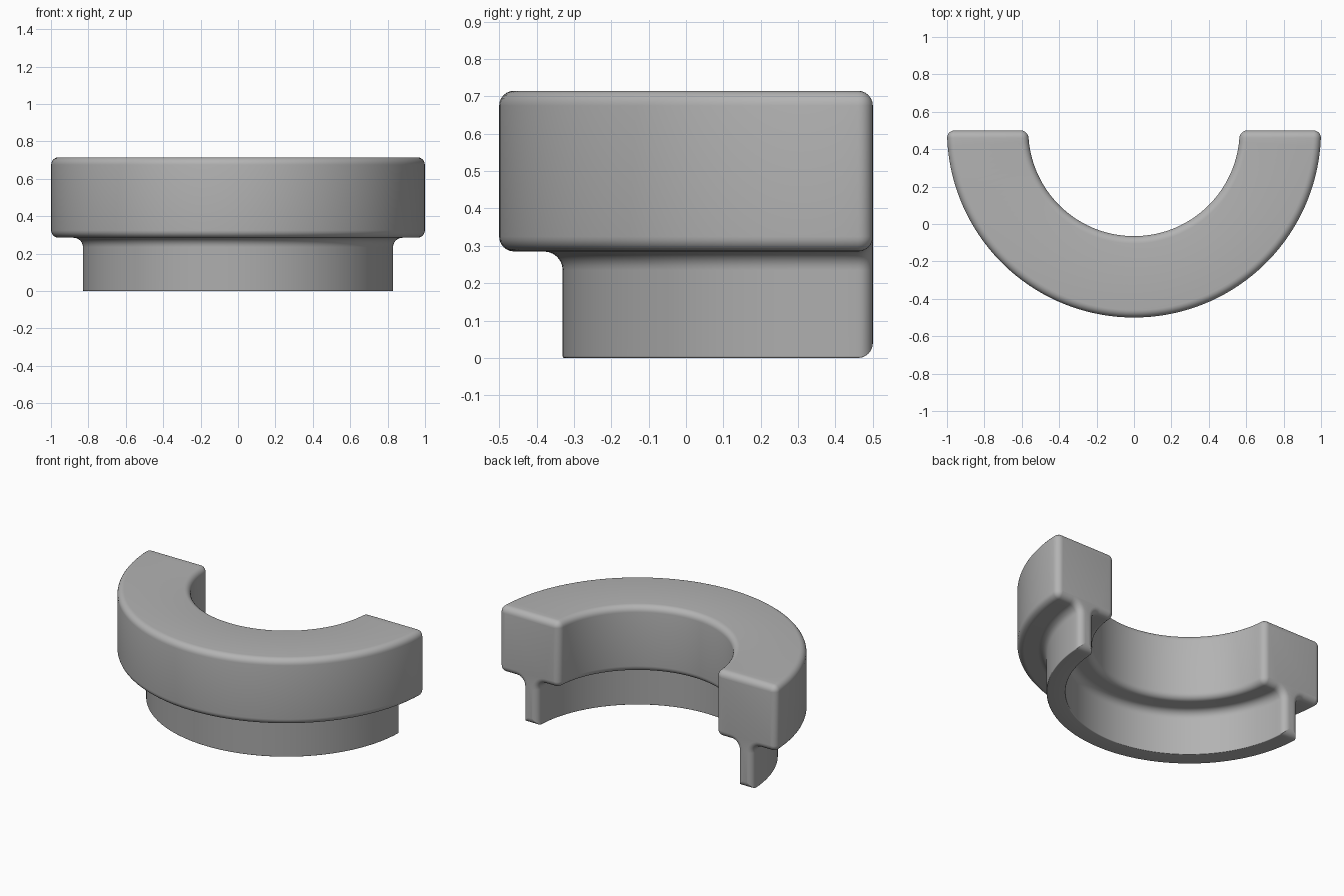
import bpy, bmesh, math

cube = bpy.data.objects.get("Cube")
if cube:
    bpy.data.objects.remove(cube, do_unlink=True)

OUTER, INNER = 1.0, 0.565          # flange radii
LIP_OUT, LIP_IN = 0.83, 0.72       # lower lip radii
STEP, TOP = 0.285, 0.715           # flange underside and top
ROUND, FILLET, CRISP = 0.04, 0.05, 0.005
BACK = 0.5                         # plane of the cut ends
ARC_STEPS, CORNER_STEPS = 72, 6


def section(d):
    """Cross-section (radius, z), shrunk inward by d, with rounded corners."""
    big = max(ROUND - d, 0.0008)
    small = max(CRISP - d, 0.0008)
    fil = FILLET + d
    o, i, lo, li = OUTER - d, INNER + d, LIP_OUT - d, LIP_IN + d
    top, step = TOP - d, STEP + d
    # each corner: centre, radius, start angle, turn
    corners = [
        (li + small, d + small, small, 180, 90),
        (lo - small, d + small, small, 270, 90),
        (lo + fil, step - fil, fil, 180, -90),
        (o - big, step + big, big, 270, 90),
        (o - big, top - big, big, 0, 90),
        (i + big, top - big, big, 90, 90),
        (i + big, step + big, big, 180, 90),
        (li - fil, step - fil, fil, 90, -90),
    ]
    pts = []
    for cx, cz, r, start, turn in corners:
        for k in range(CORNER_STEPS + 1):
            a = math.radians(start + turn * k / CORNER_STEPS)
            pts.append((cx + r * math.cos(a), cz + r * math.sin(a)))
    return pts


def end_ring(bm, a, side):
    """Section within the rounded edge of a cut end."""
    depth = ROUND * (1 - math.sin(a))
    return [bm.verts.new((side * math.sqrt(r * r - depth * depth), BACK - depth, z))
            for r, z in section(ROUND * (1 - math.cos(a)))]


bm = bmesh.new()
angles = [math.pi / 2 * k / CORNER_STEPS for k in range(CORNER_STEPS + 1)]
rings = [end_ring(bm, a, -1) for a in reversed(angles)]

# half-circle sweep between the rounded ends
profile = section(0)
for k in range(1, ARC_STEPS):
    ring = []
    for r, z in profile:
        t0 = math.asin(ROUND / r)
        t = math.pi + t0 + (math.pi - 2 * t0) * k / ARC_STEPS
        ring.append(bm.verts.new((r * math.cos(t), BACK + r * math.sin(t), z)))
    rings.append(ring)
rings += [end_ring(bm, a, 1) for a in angles]

for a, b in zip(rings, rings[1:]):
    for j in range(len(a)):
        n = (j + 1) % len(a)
        bm.faces.new((a[j], a[n], b[n], b[j]))
bm.faces.new(rings[0])
bm.faces.new(rings[-1])
bmesh.ops.recalc_face_normals(bm, faces=bm.faces)

mesh = bpy.data.meshes.new("half_collar")
bm.to_mesh(mesh)
bm.free()
collar = bpy.data.objects.new("half_collar", mesh)
bpy.context.collection.objects.link(collar)

# plain grey metal
grey = bpy.data.materials.new("plain_grey")
grey.use_nodes = True
colour = (0.45, 0.45, 0.45, 1)
grey.diffuse_color = colour
grey.node_tree.nodes["Principled BSDF"].inputs["Base Color"].default_value = colour
mesh.materials.append(grey)

bpy.ops.object.select_all(action='DESELECT')
collar.select_set(True)
bpy.context.view_layer.objects.active = collar
bpy.ops.object.shade_smooth_by_angle(angle=math.radians(35))
